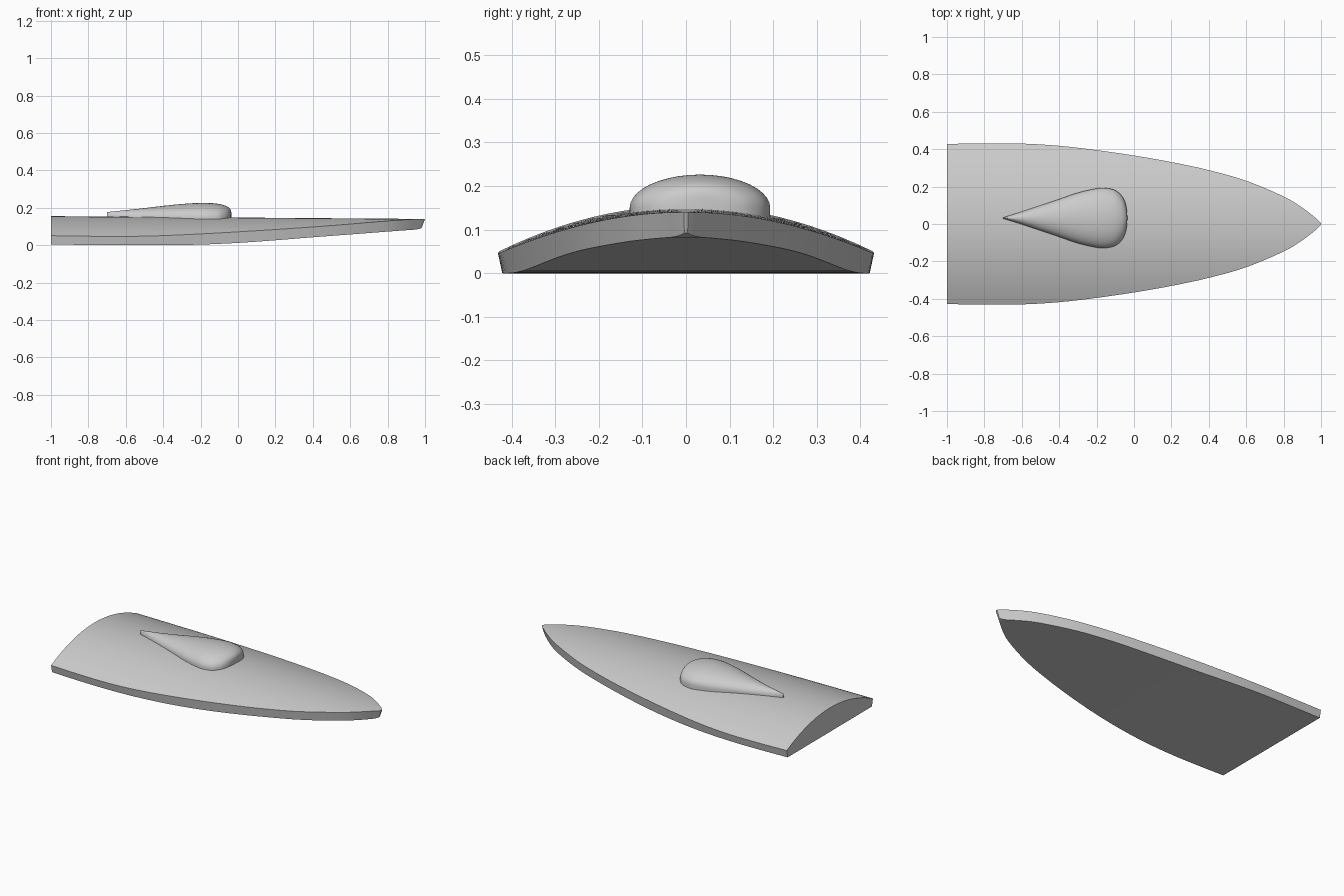
import bpy, bmesh, math

if "Cube" in bpy.data.objects:
    bpy.data.objects.remove(bpy.data.objects["Cube"])

grey = bpy.data.materials.new("light_grey")
grey.use_nodes = True
grey.diffuse_color = (0.6, 0.6, 0.6, 1)
grey.node_tree.nodes["Principled BSDF"].inputs["Base Color"].default_value = (0.6, 0.6, 0.6, 1)


def spline(points, steps):
    """Smooth curve through a few control points."""
    p = [points[0]] + points + [points[-1]]
    out = []
    for i in range(1, len(p) - 2):
        for s in range(steps):
            t = s / steps
            out.append(tuple(
                b + 0.5 * t * (c - a + t * (2 * a - 5 * b + 4 * c - d + t * (3 * (b - c) + d - a)))
                for a, b, c, d in zip(*p[i - 1:i + 3])))
    return out + [points[-1]]


def loft(name, sections, angle):
    """Skin closed cross-sections and cap both ends."""
    bm = bmesh.new()
    rings = [[bm.verts.new(co) for co in sec] for sec in sections]
    n = len(rings[0])
    for a, b in zip(rings, rings[1:]):
        for i in range(n):
            j = (i + 1) % n
            bm.faces.new((a[i], a[j], b[j], b[i]))
    bm.faces.new(rings[0])
    bm.faces.new(rings[-1])
    bmesh.ops.recalc_face_normals(bm, faces=bm.faces)
    mesh = bpy.data.meshes.new(name)
    bm.to_mesh(mesh)
    bm.free()
    mesh.materials.append(grey)
    obj = bpy.data.objects.new(name, mesh)
    bpy.context.collection.objects.link(obj)
    bpy.ops.object.select_all(action='DESELECT')
    obj.select_set(True)
    bpy.context.view_layer.objects.active = obj
    bpy.ops.object.shade_smooth_by_angle(angle=math.radians(angle))
    return obj


# Hull: station x, deck half-width, keel height
stations = spline([(-1, .428, .004), (-.8, .431, .001), (-.6, .43, 0), (-.4, .418, 0),
                   (-.2, .395, .003), (0, .366, .012), (.2, .331, .026), (.4, .288, .042),
                   (.6, .231, .057), (.8, .147, .072), (.9, .087, .079), (.97, .033, .084),
                   (1, .005, .092)], 4)


def hull_section(x, w, keel):
    crown = 0.1475 - 0.0075 * x
    rake = 0.018 * max(0, x) ** 6
    base = max(w - 0.01, w * 0.75)
    arc = [(x, w * i / 12, crown - 0.57 * (w * i / 12) ** 2) for i in range(-12, 13)]
    return [(x - rake, -base, keel)] + arc + [(x - rake, base, keel)]


loft("hull", [hull_section(*s) for s in stations], 25)

# Canopy: teardrop dome with x, half-width, height above its rim
teardrop = spline([(-.7, .003, .027), (-.6, .034, .037), (-.5, .067, .048), (-.4, .101, .06),
                   (-.3, .135, .07), (-.2, .158, .076), (-.15, .16, .075), (-.1, .148, .07),
                   (-.065, .118, .06), (-.047, .083, .049), (-.039, .047, .038),
                   (-.036, .012, .026)], 4)


def canopy_section(x, w, h):
    mid, rim = 0.032, 0.15
    dome = [(x, mid + w * math.cos(math.pi * i / 20), rim + h * math.sin(math.pi * i / 20))
            for i in range(21)]
    return [(x, mid + w, 0.12)] + dome + [(x, mid - w, 0.12)]


loft("canopy", [canopy_section(*s) for s in teardrop], 40)
